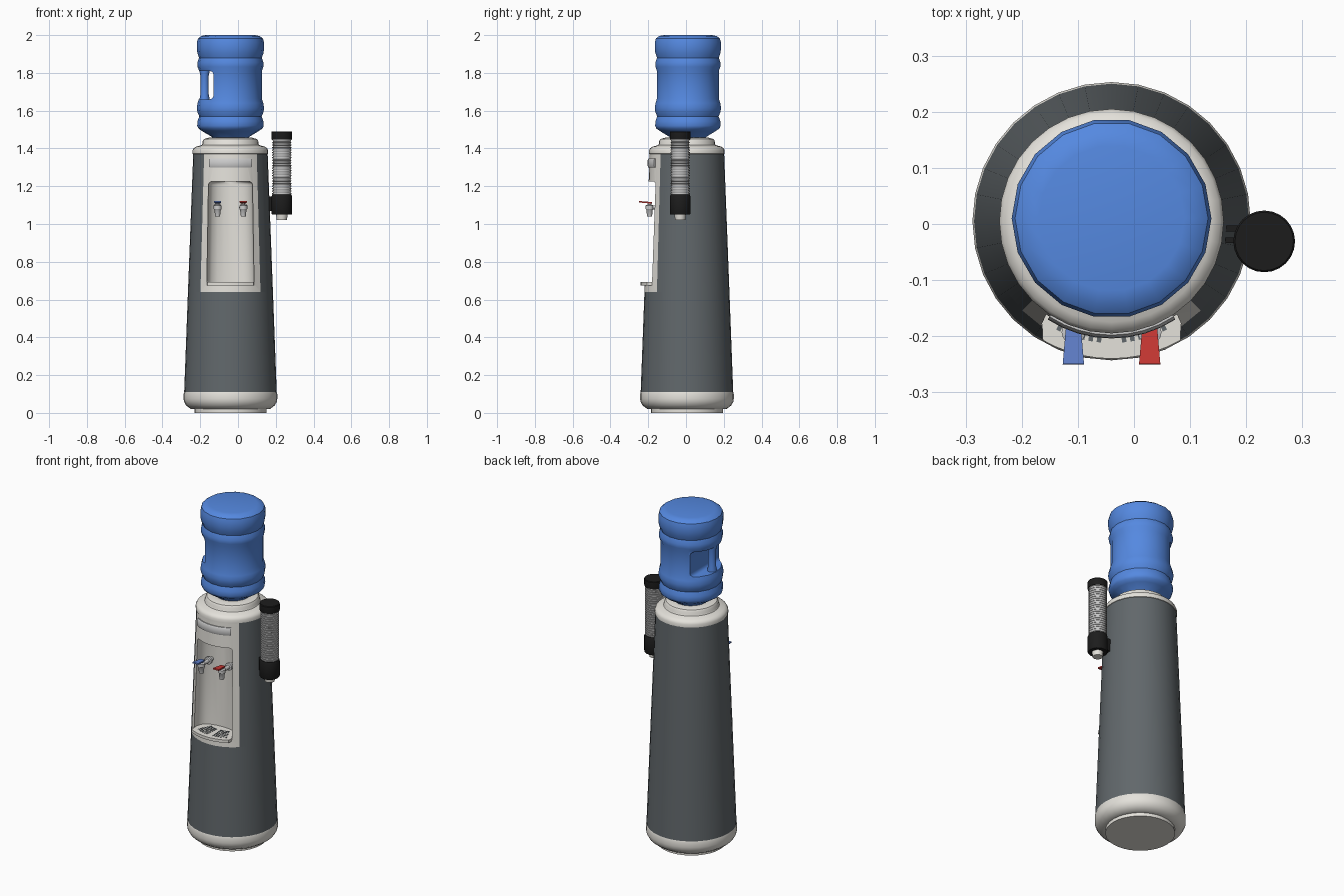
import bpy, bmesh
from math import cos, sin, radians
from mathutils import Matrix

if "Cube" in bpy.data.objects:
    bpy.data.objects.remove(bpy.data.objects["Cube"])

AXIS = (-0.04, 0.005, 0)        # centre line of the cooler
CUPS = (0.232, -0.031, 0)       # centre line of the cup dispenser


def material(name, rgb):
    m = bpy.data.materials.new(name)
    m.diffuse_color = (*rgb, 1)
    m.use_nodes = True
    m.node_tree.nodes["Principled BSDF"].inputs["Base Color"].default_value = m.diffuse_color
    return m


WHITE = material("warm_white", (0.78, 0.76, 0.71))
SLATE = material("slate", (0.12, 0.137, 0.147))
BLUE = material("bottle_blue", (0.09, 0.25, 0.75))
BLACK = material("black", (0.012, 0.012, 0.012))
COLD = material("cold_blue", (0.12, 0.22, 0.6))
HOT = material("hot_red", (0.6, 0.04, 0.035))


def finish(name, bm, loc, mat):
    bmesh.ops.remove_doubles(bm, verts=bm.verts, dist=1e-5)
    bmesh.ops.recalc_face_normals(bm, faces=bm.faces)
    me = bpy.data.meshes.new(name)
    bm.to_mesh(me)
    bm.free()
    ob = bpy.data.objects.new(name, me)
    ob.location = loc
    bpy.context.collection.objects.link(ob)
    if mat:
        me.materials.append(mat)
    return ob


def lathe(name, prof, loc, mat, n=32, a0=0, a1=360, closed=False):
    """Turn an (r, z) profile about z, fully or through an arc."""
    bm = bmesh.new()
    full = a1 - a0 == 360
    rings = []
    for i in range(n if full else n + 1):
        a = radians(a0 + (a1 - a0) * i / n)
        rings.append([bm.verts.new((r * cos(a), r * sin(a), z)) for r, z in prof])
    m = len(prof)
    for i in range(n):
        p, q = rings[i], rings[(i + 1) % len(rings)]
        for j in range(m if closed else m - 1):
            k = (j + 1) % m
            bm.faces.new((p[j], q[j], q[k], p[k]))
    if closed and not full:
        bm.faces.new(rings[0])
        bm.faces.new(rings[-1])
    return finish(name, bm, loc, mat)


def prism(name, outline, z0, z1, loc, mat, top=1.0, bevel=0):
    """Extrude an xy outline; top scales its x, bevel rounds its upper rim."""
    bm = bmesh.new()
    lo = [bm.verts.new((x, y, z0)) for x, y in outline]
    hi = [bm.verts.new((x * top, y, z1)) for x, y in outline]
    bm.faces.new(lo)
    cap = bm.faces.new(hi)
    for i in range(len(lo)):
        j = (i + 1) % len(lo)
        bm.faces.new((lo[i], lo[j], hi[j], hi[i]))
    if bevel:
        bmesh.ops.bevel(bm, geom=list(cap.edges), offset=bevel, segments=3,
                        profile=0.5, affect='EDGES')
    return finish(name, bm, loc, mat)


def cut(ob, cutter):
    mod = ob.modifiers.new("cut", 'BOOLEAN')
    mod.object = cutter
    mod.solver = 'EXACT'
    bpy.context.view_layer.objects.active = ob
    bpy.ops.object.modifier_apply(modifier=mod.name)
    bpy.data.objects.remove(cutter)


# Base, shell and collar
lathe("base", [(0, 0), (0.19, 0), (0.19, 0.02), (0.212, 0.022), (0.235, 0.04),
               (0.246, 0.06), (0.248, 0.075), (0.248, 0.1), (0.245, 0.11)], AXIS, WHITE)
lathe("lower_shell", [(0.245, 0.11), (0.225, 0.64)], AXIS, SLATE)
lathe("upper_shell", [(0.225, 0.64), (0.197, 1.372)], AXIS, SLATE, 24, -45, 225)
lathe("collar", [(0.19, 1.368), (0.2, 1.372), (0.2, 1.39), (0.194, 1.402), (0.18, 1.41),
                 (0.152, 1.418), (0.148, 1.425), (0.147, 1.44), (0.14, 1.45),
                 (0.115, 1.457), (0.09, 1.455), (0.085, 1.43)], AXIS, WHITE)

# Front panel with the serving recess
panel = lathe("front_panel", [(0.05, 0.64), (0.225, 0.64), (0.197, 1.372), (0.05, 1.372)],
              AXIS, WHITE, 8, -135, -45, True)
half = [(0.125, -0.16), (0.118, -0.132), (0.1, -0.11), (0.07, -0.097), (0.035, -0.09)]
back = half + [(0, -0.088)] + [(-x, y) for x, y in reversed(half)]
cutter = prism("recess_cutter", [(0.125, -0.3)] + back + [(-0.125, -0.3)],
               0.684, 1.225, AXIS, None, 0.93, 0.018)
cut(panel, cutter)

# Grip strip above the recess
lathe("grip_strip", [(0.19, 1.3), (0.205, 1.3), (0.209, 1.31), (0.208, 1.338),
                     (0.203, 1.346), (0.19, 1.346)], AXIS, None, 8, -123, -57, True)

# Drip tray and its grille
arc = [(0.245 * cos(radians(a)), 0.245 * sin(radians(a))) for a in range(-120, -59, 6)]
prism("drip_tray", arc + back, 0.675, 0.692, AXIS, WHITE)
bm = bmesh.new()
for side in (-1, 1):
    for row in range(6):
        for col in range(6):
            a = radians(-90 + side * (6 + 4 * col))
            r = 0.135 + 0.0155 * row
            bmesh.ops.create_cube(bm, size=1, matrix=Matrix.Translation(
                (r * cos(a), r * sin(a), 0.6925)) @ Matrix.Rotation(a, 4, 'Z')
                @ Matrix.Diagonal((0.009, 0.008, 0.002, 1)))
finish("drip_grille", bm, AXIS, SLATE)

# Taps
for side, label, mat in ((-1, "cold", COLD), (1, "hot", HOT)):
    loc = (AXIS[0] + side * 0.068, -0.193, 0)
    lathe(label + "_tap_spout", [(0, 1.04), (0.013, 1.04), (0.017, 1.075), (0.021, 1.08),
                                 (0.021, 1.098), (0.01, 1.102), (0.01, 1.112), (0, 1.112)],
          loc, None, 16)
    stem = lathe(label + "_tap_stem", [(0, 0), (0.011, 0), (0.011, 0.06), (0.022, 0.062),
                                       (0.022, 0.075), (0.011, 0.08), (0.011, 0.1),
                                       (0, 0.1)], (loc[0], loc[1], 1.088), None, 16)
    stem.rotation_euler.x = radians(-90)
    lever = prism(label + "_tap_lever", [(-0.019, -0.057), (0.019, -0.057),
                                         (0.013, 0.012), (-0.013, 0.012)],
                  -0.003, 0.005, (loc[0], loc[1], 1.112), mat)
    lever.rotation_euler.x = radians(-5)

# Water bottle with a cut-in handle
BOTTLE = (-0.04, 0.01, 0)
bottle = lathe("water_bottle", [
    (0, 1.44), (0.085, 1.44), (0.1, 1.462), (0.15, 1.492), (0.17, 1.506), (0.176, 1.52),
    (0.174, 1.545), (0.165, 1.57), (0.175, 1.592), (0.178, 1.615), (0.174, 1.64),
    (0.166, 1.665), (0.166, 1.81), (0.174, 1.832), (0.175, 1.855), (0.166, 1.88),
    (0.175, 1.905), (0.178, 1.93), (0.178, 1.96), (0.172, 1.982), (0.155, 1.995),
    (0.13, 2.0), (0, 2.0)], BOTTLE, BLUE, 18)
bm = bmesh.new()
bmesh.ops.create_cube(bm, size=1, matrix=Matrix.Translation((-0.19, 0, 1.735))
                      @ Matrix.Diagonal((0.2, 0.5, 0.15, 1)))
rim = [e for e in bm.edges if all(v.co.x > -0.1 for v in e.verts)
       and abs(e.verts[0].co.z - e.verts[1].co.z) < 0.01]
bmesh.ops.bevel(bm, geom=rim, offset=0.02, segments=3, profile=0.5, affect='EDGES')
cut(bottle, finish("handle_cutter", bm, BOTTLE, None))
lathe("bottle_handle", [(0, 1.645), (0.026, 1.645), (0.026, 1.665), (0.022, 1.685),
                        (0.022, 1.785), (0.026, 1.805), (0.026, 1.825), (0, 1.825)],
      (-0.177, 0.005, 0), BLUE, 12)

# Cup dispenser: holder, stacked cups, cap and bracket
lathe("cup_holder", [(0, 1.05), (0.052, 1.05), (0.055, 1.055), (0.055, 1.145),
                     (0.051, 1.155), (0, 1.155)], CUPS, BLACK, 24)
lathe("cup_cap", [(0, 1.447), (0.054, 1.447), (0.055, 1.45), (0.055, 1.487),
                  (0.052, 1.491), (0, 1.491)], CUPS, BLACK, 24)
stack = []
for i in range(22):
    z = 1.15 + i * 0.0136
    stack += [(0.046, z), (0.049, z + 0.008), (0.051, z + 0.009), (0.051, z + 0.013)]
lathe("cup_stack", stack, CUPS, None, 24)
lathe("lowest_cup", [(0, 1.022), (0.027, 1.022), (0.031, 1.052), (0, 1.052)], CUPS, WHITE, 24)
for y in (-0.034, -0.013):
    prism("cup_bracket_arm", [(0.163, y), (0.2, y), (0.2, y + 0.01), (0.163, y + 0.01)],
          1.07, 1.145, (0, 0, 0), BLACK)

# Smooth shading with crisp edges
bpy.ops.object.select_all(action='SELECT')
bpy.ops.object.shade_smooth_by_angle(angle=radians(35))
